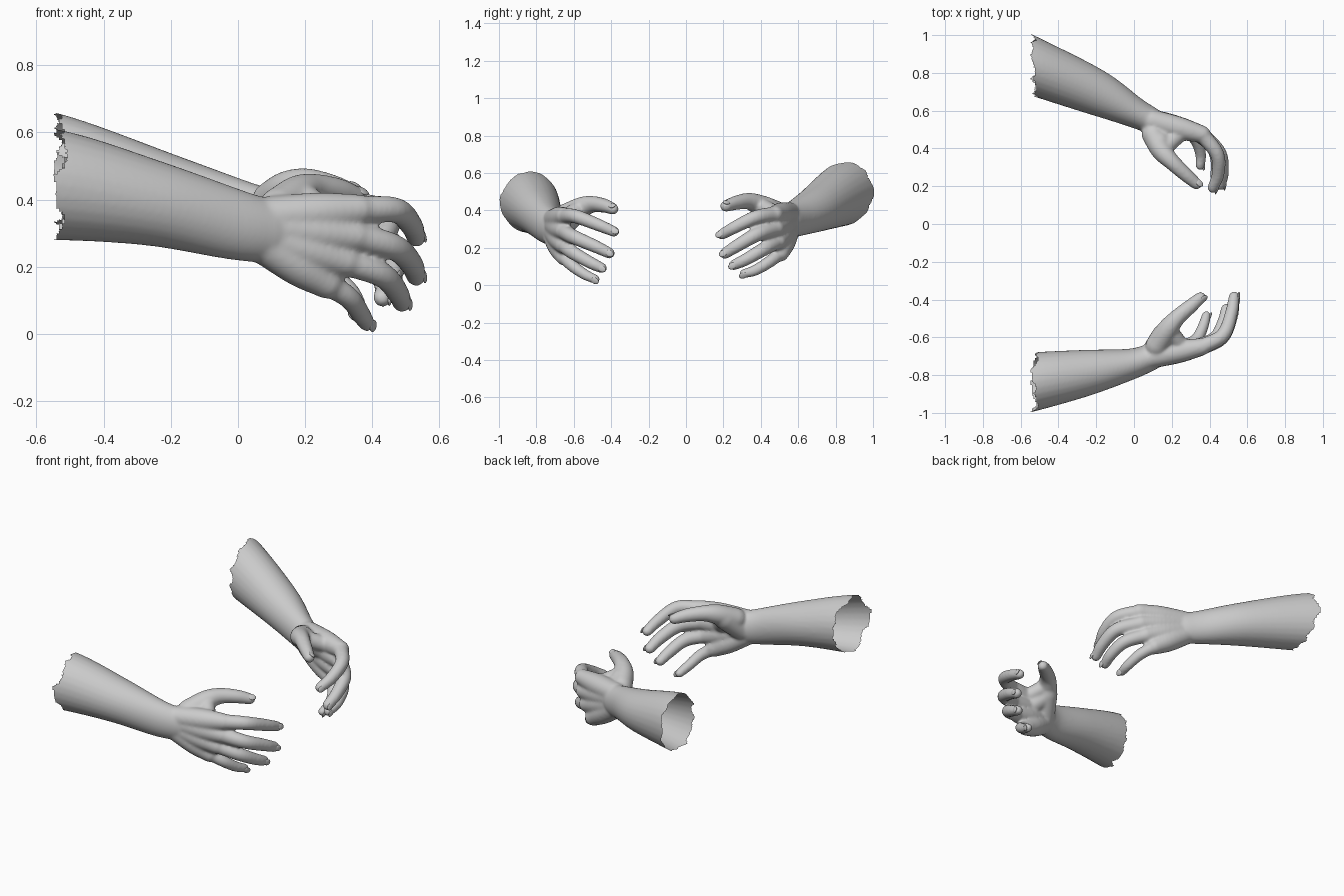
import bpy, bmesh, math, random
from mathutils import Vector, Matrix

if "Cube" in bpy.data.objects:
    bpy.data.objects.remove(bpy.data.objects["Cube"])

random.seed(4)
SIDES = 28


def spline(pts, steps=8):
    # Catmull-Rom through points of (x, y, z, half width, half height)
    P = [Vector(p) for p in pts]
    P = [2 * P[0] - P[1]] + P + [2 * P[-1] - P[-2]]
    out = []
    for i in range(1, len(P) - 2):
        a, b, c, d = P[i - 1:i + 3]
        for k in range(steps):
            t = k / steps
            out.append(0.5 * (2 * b + (c - a) * t + (2 * a - 5 * b + 4 * c - d) * t * t
                              + (3 * b - a - 3 * c + d) * t ** 3))
    return out + [P[-2]]


def tube(bm, pts):
    # round-ended limb swept along a spline
    S = spline(pts)
    pos = [Vector(s[:3]) for s in S]
    rings = []
    n = len(S)
    for i in range(n):
        t = (pos[min(i + 1, n - 1)] - pos[max(i - 1, 0)]).normalized()
        r = (S[i][3] + S[i][4]) / 2
        caps = [0.0]
        if i == 0:
            caps = [-1.4, -1.1, -0.75, -0.4, 0.0]
        elif i == n - 1:
            caps = [0.0, 0.4, 0.75, 1.1, 1.4]
        side = t.cross(Vector((0, 0, 1))).normalized()
        up = side.cross(t)
        for a in caps:
            c = pos[i] + t * r * math.sin(a)
            w, h = S[i][3] * math.cos(a), S[i][4] * math.cos(a)
            rings.append([bm.verts.new(c + side * w * math.cos(q) + up * h * math.sin(q))
                          for q in (2 * math.pi * k / SIDES for k in range(SIDES))])
    for r0, r1 in zip(rings, rings[1:]):
        for k in range(SIDES):
            j = (k + 1) % SIDES
            bm.faces.new((r0[k], r0[j], r1[j], r1[k]))
    bm.faces.new(rings[0][::-1])
    bm.faces.new(rings[-1])


def rnd(p, r):
    return (p[0], p[1], p[2], r, r)


def to_object(bm, name):
    bmesh.ops.recalc_face_normals(bm, faces=bm.faces)
    me = bpy.data.meshes.new(name)
    bm.to_mesh(me)
    bm.free()
    me.shade_smooth()
    ob = bpy.data.objects.new(name, me)
    bpy.context.collection.objects.link(ob)
    return ob


def build_arm(name, forearm, fingers, thumb, thumb_dorsal):
    bm = bmesh.new()
    tube(bm, forearm)
    wrist = Vector(forearm[-1][:3])
    nails = []
    # fingers and the palm bones behind them
    for f, off, s in zip(fingers, (0.045, 0.015, -0.018, -0.045), (1.0, 1.03, 0.98, 0.86)):
        radii = [0.042, 0.038, 0.034, 0.029]
        tube(bm, [rnd(p, r * s) for p, r in zip(f, radii)])
        start = wrist + Vector((0, 0, off))
        mcp = Vector(f[0])
        tube(bm, [rnd(start, 0.06), rnd(start.lerp(mcp, 0.55), 0.06), rnd(mcp, 0.046)])
        d = (Vector(f[3]) - Vector(f[2])).normalized()
        prox = Vector(f[1]) - Vector(f[0])
        nails.append((Vector(f[3]), d, prox - d * prox.dot(d), 0.029 * s))
    # thumb, ball of the thumb and the web towards the index finger
    tube(bm, [rnd(p, r) for p, r in zip(thumb, (0.06, 0.055, 0.044, 0.038, 0.031))])
    t1, t2 = Vector(thumb[1]), Vector(thumb[2])
    index = Vector(fingers[0][0])
    middle = Vector(fingers[1][0])
    tube(bm, [rnd(wrist.lerp(t1, 0.15) - Vector((0, 0, 0.02)), 0.065), rnd(wrist.lerp(t1, 0.75), 0.065)])
    tube(bm, [rnd(t1, 0.045), rnd(wrist.lerp(index, 0.65), 0.045)])
    tube(bm, [rnd(wrist.lerp(t1, 0.7), 0.06), rnd(wrist.lerp(middle, 0.55), 0.055)])
    d = (Vector(thumb[4]) - Vector(thumb[3])).normalized()
    td = Vector(thumb_dorsal)
    nails.append((Vector(thumb[4]), d, td - d * td.dot(d), 0.031))

    # fuse everything into one smooth skin
    raw = to_object(bm, name + "_raw")
    m = raw.modifiers.new("fuse", 'REMESH')
    m.mode = 'VOXEL'
    m.voxel_size = 0.008
    m = raw.modifiers.new("soften", 'SMOOTH')
    m.factor = 0.5
    m.iterations = 10
    dg = bpy.context.evaluated_depsgraph_get()
    dg.update()
    me = bpy.data.meshes.new_from_object(raw.evaluated_get(dg))
    bpy.data.objects.remove(raw)

    # torn open end of the forearm
    bm = bmesh.new()
    bm.from_mesh(me)
    bpy.data.meshes.remove(me)
    cy, cz = forearm[1][1], forearm[1][2]
    teeth = [random.uniform(0.0, 0.045) for _ in range(32)]

    def torn(v):
        a = (math.atan2(v.z - cz, v.y - cy) / (2 * math.pi) % 1.0) * 32
        k = int(a) % 32
        u = a - int(a)
        return v.x < -0.505 - (teeth[k] * (1 - u) + teeth[(k + 1) % 32] * u)
    bmesh.ops.delete(bm, geom=[f for f in bm.faces if torn(f.calc_center_median())], context='FACES')

    # keep only the outer skin
    seed = max(bm.verts, key=lambda v: v.co.x)
    seen, stack = {seed}, [seed]
    while stack:
        for e in stack.pop().link_edges:
            for w in e.verts:
                if w not in seen:
                    seen.add(w)
                    stack.append(w)
    bmesh.ops.delete(bm, geom=[v for v in bm.verts if v not in seen], context='VERTS')
    to_object(bm, name)

    # fingernails
    bm = bmesh.new()
    for p, d, up, r in nails:
        up = up.normalized()
        s = up.cross(d)
        c = p + d * 0.006 + up * (r - 0.005)
        M = Matrix((d * 0.023, s * 0.018, up * 0.006)).transposed().to_4x4()
        bmesh.ops.create_uvsphere(bm, u_segments=16, v_segments=8, radius=1.0,
                                  matrix=Matrix.Translation(c) @ M)
    to_object(bm, name + "_nails")


# arm at the front, hand half open
build_arm(
    "front_arm",
    [(-0.75, -0.87, 0.46, 0.17, 0.18), (-0.52, -0.832, 0.44, 0.154, 0.162),
     (-0.25, -0.787, 0.388, 0.122, 0.127), (-0.02, -0.742, 0.328, 0.083, 0.106),
     (0.09, -0.705, 0.305, 0.07, 0.095)],
    [[(0.36, -0.65, 0.37), (0.47, -0.59, 0.368), (0.515, -0.475, 0.325), (0.53, -0.385, 0.287)],
     [(0.35, -0.655, 0.29), (0.465, -0.60, 0.258), (0.515, -0.49, 0.21), (0.53, -0.41, 0.172)],
     [(0.32, -0.655, 0.215), (0.43, -0.605, 0.175), (0.475, -0.515, 0.123), (0.488, -0.45, 0.092)],
     [(0.265, -0.65, 0.15), (0.33, -0.612, 0.108), (0.365, -0.545, 0.06), (0.383, -0.485, 0.032)]],
    [(0.12, -0.645, 0.375), (0.18, -0.555, 0.418), (0.23, -0.495, 0.433),
     (0.30, -0.435, 0.425), (0.352, -0.39, 0.408)],
    (0.5, -0.4, 0.75))

# arm at the back, turned inwards with the fingers curled more
build_arm(
    "back_arm",
    [(-0.75, 0.925, 0.52, 0.16, 0.18), (-0.53, 0.833, 0.483, 0.15, 0.167),
     (-0.21, 0.70, 0.41, 0.122, 0.125), (0.0, 0.592, 0.36, 0.082, 0.1),
     (0.09, 0.548, 0.34, 0.07, 0.092)],
    [[(0.36, 0.475, 0.38), (0.44, 0.37, 0.362), (0.445, 0.265, 0.312), (0.418, 0.192, 0.272)],
     [(0.35, 0.48, 0.305), (0.448, 0.38, 0.272), (0.468, 0.28, 0.215), (0.458, 0.208, 0.17)],
     [(0.32, 0.49, 0.235), (0.415, 0.41, 0.19), (0.44, 0.32, 0.138), (0.43, 0.255, 0.108)],
     [(0.27, 0.505, 0.172), (0.328, 0.445, 0.125), (0.353, 0.37, 0.08), (0.35, 0.31, 0.062)]],
    [(0.10, 0.475, 0.395), (0.145, 0.39, 0.43), (0.20, 0.33, 0.45),
     (0.27, 0.265, 0.44), (0.33, 0.213, 0.423)],
    (0.4, 0.3, 0.8))
